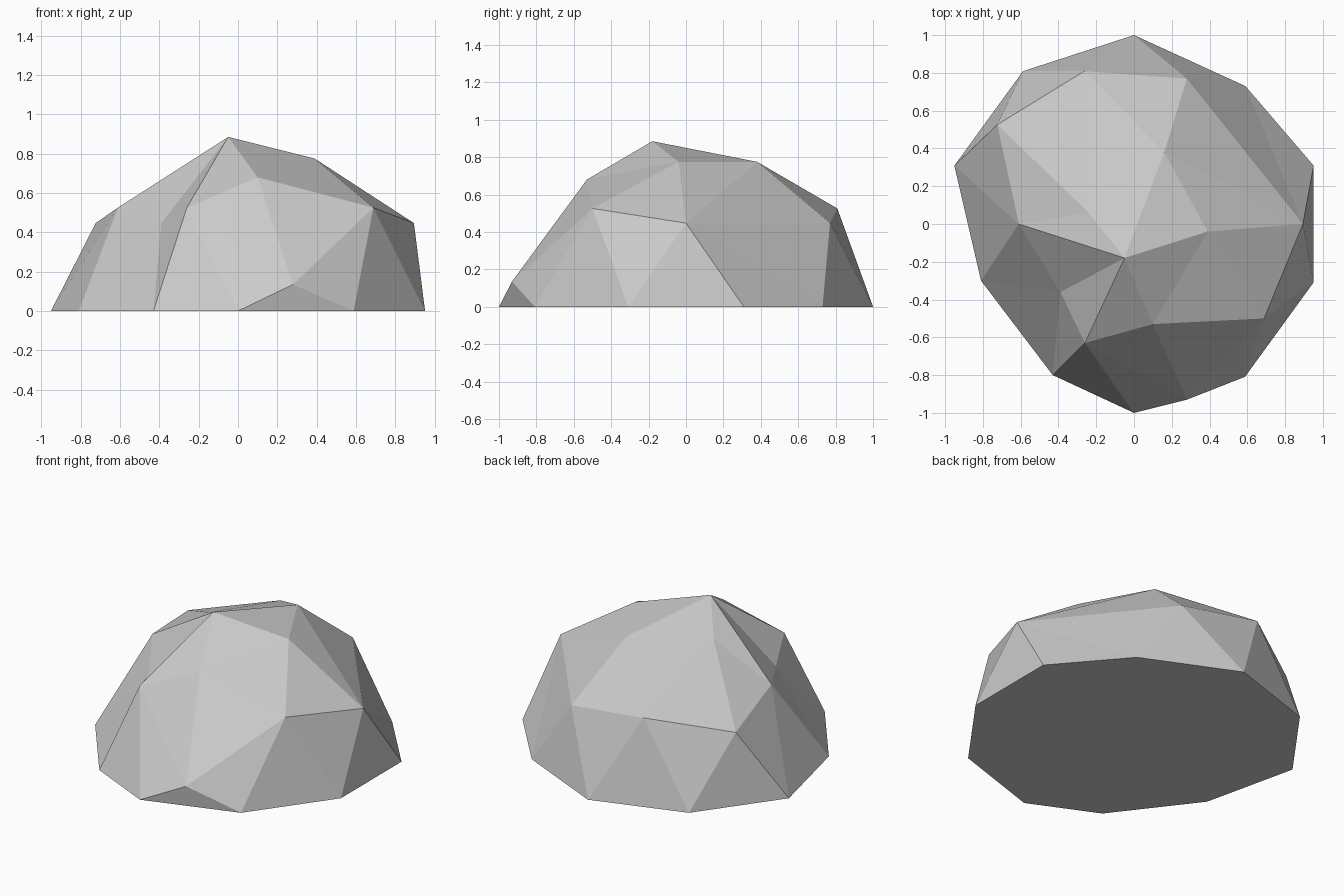
import bpy
import bmesh
from math import radians, cos, sin
from mathutils import Vector

default_cube = bpy.data.objects.get("Cube")
if default_cube:
    bpy.data.objects.remove(default_cube, do_unlink=True)


def make_material(name, color):
    material = bpy.data.materials.new(name)
    material.use_nodes = True
    material.diffuse_color = color
    shader = next(n for n in material.node_tree.nodes if n.type == "BSDF_PRINCIPLED")
    shader.inputs["Base Color"].default_value = color
    return material


def on_sphere(height, azimuth):
    """Point of the unit sphere at a height and an angle around z."""
    radius = max(0.0, 1 - height * height) ** 0.5
    angle = radians(azimuth)
    return Vector((radius * cos(angle), radius * sin(angle), height))


# Half dome: a coarse icosphere without its lower half, closed by a flat base
bm = bmesh.new()
bmesh.ops.create_icosphere(bm, subdivisions=2, radius=1)
bmesh.ops.delete(bm, geom=[v for v in bm.verts if v.co.z < -0.01], context="VERTS")
for vert in bm.verts:
    if abs(vert.co.z) < 0.01:
        vert.co.z = 0
rim = [e for e in bm.edges if e.is_boundary]
bmesh.ops.contextual_create(bm, geom=rim)

# Chips: dome corners, by ring height and azimuth, pushed in to new places
BASE, LOW, MIDDLE, HIGH, TOP = 0, 0.447, 0.526, 0.851, 1
peak = (-0.05, -0.18, 0.885)
left_corner = on_sphere(LOW, 0)
chips = [
    # base outline
    (BASE, 54, (0.59, 0.73, 0)),
    (BASE, 198, (-0.81, -0.30, 0)),
    (BASE, 234, (-0.43, -0.80, 0)),
    # flanks
    (LOW, 72, (0.28, 0.77, 0.447)),
    (LOW, 216, (-0.39, -0.36, 0.447)),
    (LOW, 288, (0.28, -0.93, 0.135)),
    (MIDDLE, 180, (-0.61, 0, 0.526)),
    (MIDDLE, 252, (-0.26, -0.63, 0.526)),
    (MIDDLE, 36, left_corner),
    # crown
    (HIGH, 0, (0.39, -0.04, 0.775)),
    (HIGH, 72, (0.16, 0.38, 0.775)),
    (HIGH, 144, (-0.24, 0.06, 0.74)),
    (HIGH, 216, peak),
    (HIGH, 288, (0.10, -0.53, 0.68)),
    (TOP, 0, peak),
]
corners = [(vert, vert.co.copy()) for vert in bm.verts]
for height, azimuth, place in chips:
    start = on_sphere(height, azimuth)
    vert = min(corners, key=lambda pair: (pair[1] - start).length)[0]
    vert.co = place

# Merge the corners pushed onto each other into broad facets
bmesh.ops.remove_doubles(bm, verts=bm.verts, dist=0.01)
bmesh.ops.recalc_face_normals(bm, faces=bm.faces)
for face in bm.faces:
    face.smooth = False

# Rock object
mesh = bpy.data.meshes.new("rock")
bm.to_mesh(mesh)
bm.free()
mesh.materials.append(make_material("stone grey", (0.6, 0.6, 0.6, 1)))
rock = bpy.data.objects.new("rock", mesh)
bpy.context.collection.objects.link(rock)
